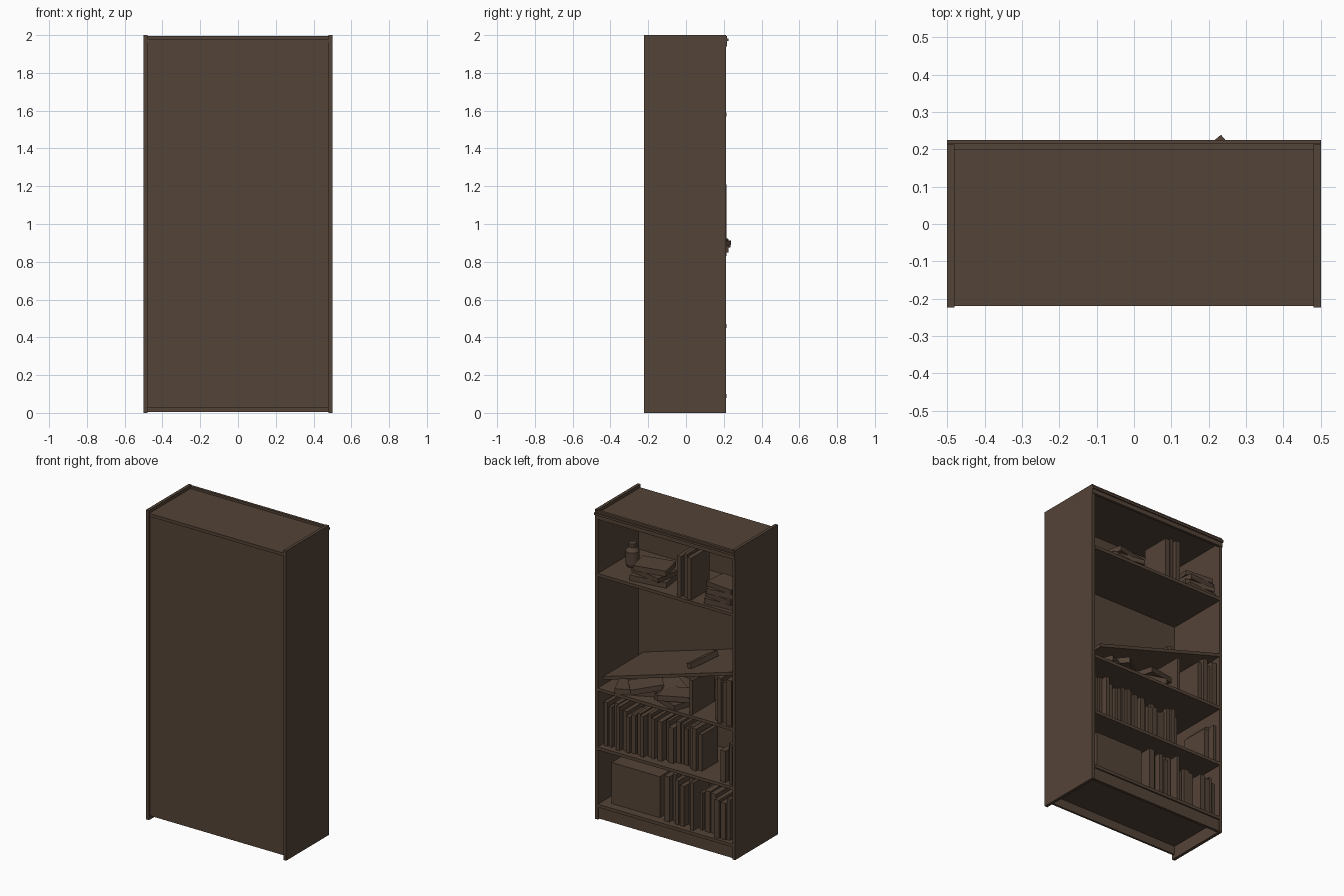
import bpy, bmesh, math, random
from mathutils import Matrix, Euler

if "Cube" in bpy.data.objects:
    bpy.data.objects.remove(bpy.data.objects["Cube"])

random.seed(4)
brown = bpy.data.materials.new("dark brown wood")
brown.diffuse_color = (0.088, 0.056, 0.038, 1)
brown.use_nodes = True
brown.node_tree.nodes["Principled BSDF"].inputs["Base Color"].default_value = brown.diffuse_color


def box(name, x, y, z, rot=(0, 0, 0)):
    """Box from (min, max) ranges, rotated about its centre."""
    bm = bmesh.new()
    bmesh.ops.create_cube(bm, size=1)
    c = [(a + b) / 2 for a, b in (x, y, z)]
    s = [b - a for a, b in (x, y, z)]
    r = Euler([math.radians(a) for a in rot]).to_matrix().to_4x4()
    bm.transform(Matrix.Translation(c) @ r @ Matrix.Diagonal((*s, 1)))
    me = bpy.data.meshes.new(name)
    bm.to_mesh(me)
    bm.free()
    me.materials.append(brown)
    ob = bpy.data.objects.new(name, me)
    bpy.context.collection.objects.link(ob)
    return ob


def slab(name, cx, cy, z0, w, d, h, rz=0, rx=0, ry=0):
    return box(name, (cx - w / 2, cx + w / 2), (cy - d / 2, cy + d / 2), (z0, z0 + h), (rx, ry, rz))


def book_row(name, x0, x1, z0, h0, h1, front0, front1, gap=0.006):
    """Upright books running from x0 down to x1, spines towards +y."""
    x = x0
    while x - 0.018 > x1:
        t = min(random.uniform(0.02, 0.038), x - x1)
        f = random.uniform(front0, front1)
        box(name, (x - t, x), (f - random.uniform(0.16, 0.2), f), (z0, z0 + random.uniform(h0, h1)))
        x -= t + random.uniform(0.001, gap * 2)


def stack(name, cx, cy, z, sizes):
    """Flat pile of books: (width, depth, thickness, turn)."""
    for w, d, h, a in sizes:
        slab(name, cx, cy, z, w, d, h, a)
        z += h


# carcass
for s, n in ((-1, "left_side"), (1, "right_side")):
    box(n, tuple(sorted((s * 0.48, s * 0.5))), (-0.223, 0.213), (0, 2))
box("back_panel", (-0.48, 0.48), (-0.213, -0.2), (0.025, 1.965))
box("top_panel", (-0.48, 0.48), (-0.22, 0.205), (1.96, 1.98))
box("top_trim", (-0.5, 0.5), (0.2, 0.217), (1.94, 1.995))
box("trim_lip", (-0.5, 0.5), (0.2, 0.225), (1.968, 1.982))
box("plinth", (-0.48, 0.48), (0.188, 0.206), (0.005, 0.085))

# fixed shelves
for z in (0.1, 0.47, 0.85, 1.59):
    box("shelf", (-0.481, 0.481), (-0.205, 0.215), (z - 0.02, z))

# fallen shelf, resting slanted between the sides
slab("fallen_shelf", -0.02, 0.005, 1.052, 0.96, 0.42, 0.02, ry=16.6)
slab("book_on_fallen_shelf", -0.15, 0.045, 1.12, 0.03, 0.24, 0.035, rz=-6, ry=16.6)

# top shelf: vase by lathe, stacks and upright books
profile = [(0.0, 0), (0.032, 0), (0.041, 0.02), (0.041, 0.1), (0.022, 0.125), (0.024, 0.15), (0.0, 0.15)]
bm = bmesh.new()
vs = [bm.verts.new((r, 0, z)) for r, z in profile]
es = [bm.edges.new(p) for p in zip(vs, vs[1:])]
bmesh.ops.spin(bm, geom=vs + es, axis=(0, 0, 1), cent=(0, 0, 0), angle=math.tau, steps=16)
bmesh.ops.remove_doubles(bm, verts=bm.verts, dist=1e-4)
bmesh.ops.recalc_face_normals(bm, faces=bm.faces)
me = bpy.data.meshes.new("vase")
bm.to_mesh(me)
bm.free()
me.materials.append(brown)
vase = bpy.data.objects.new("vase", me)
vase.location = (0.375, 0.01, 1.59)
bpy.context.collection.objects.link(vase)

stack("stacked_book", 0.165, 0.085, 1.59,
      [(0.24, 0.17, 0.035, 8), (0.22, 0.16, 0.03, -10), (0.21, 0.15, 0.035, 12)])
stack("stacked_book", -0.365, 0.1, 1.59,
      [(0.21, 0.18, 0.035, 5), (0.2, 0.17, 0.03, -8), (0.19, 0.17, 0.035, 6), (0.19, 0.15, 0.03, -6)])
for x, t, f, h in ((-0.09, 0.03, 0.2, 0.26), (-0.13, 0.022, 0.19, 0.28), (-0.165, 0.03, 0.205, 0.27)):
    box("upright_book", (x - t / 2, x + t / 2), (f - 0.19, f), (1.59, 1.59 + h))

# under the fallen shelf: prop book, standing books and a spilled heap
box("prop_book", (-0.185, -0.165), (-0.03, 0.2), (0.85, 1.07))
book_row("upright_book", -0.34, -0.478, 0.85, 0.26, 0.3, 0.18, 0.205)
for x, y, z, a, ry in ((0.29, 0.12, 0.85, 25, 0), (0.0, 0.12, 0.85, -20, 0), (0.15, 0.06, 0.85, 10, 0),
                       (0.2, 0.12, 0.89, 40, 8), (0.05, 0.06, 0.89, -30, -6), (-0.03, 0.13, 0.895, 15, 5)):
    slab("spilled_book", x, y, z, 0.2, 0.14, 0.035, rz=a, ry=ry)

# lower shelves
book_row("upright_book", 0.465, 0.1, 0.47, 0.23, 0.29, 0.15, 0.19)
book_row("upright_book", 0.09, -0.23, 0.47, 0.21, 0.27, 0.12, 0.17)
book_row("upright_book", -0.38, -0.478, 0.47, 0.2, 0.25, 0.15, 0.2)
box("storage_box", (0.075, 0.42), (-0.12, 0.16), (0.1, 0.365))
book_row("upright_book", 0.03, -0.2, 0.1, 0.24, 0.31, 0.14, 0.2)
book_row("upright_book", -0.21, -0.478, 0.1, 0.2, 0.27, 0.15, 0.205, 0.012)
